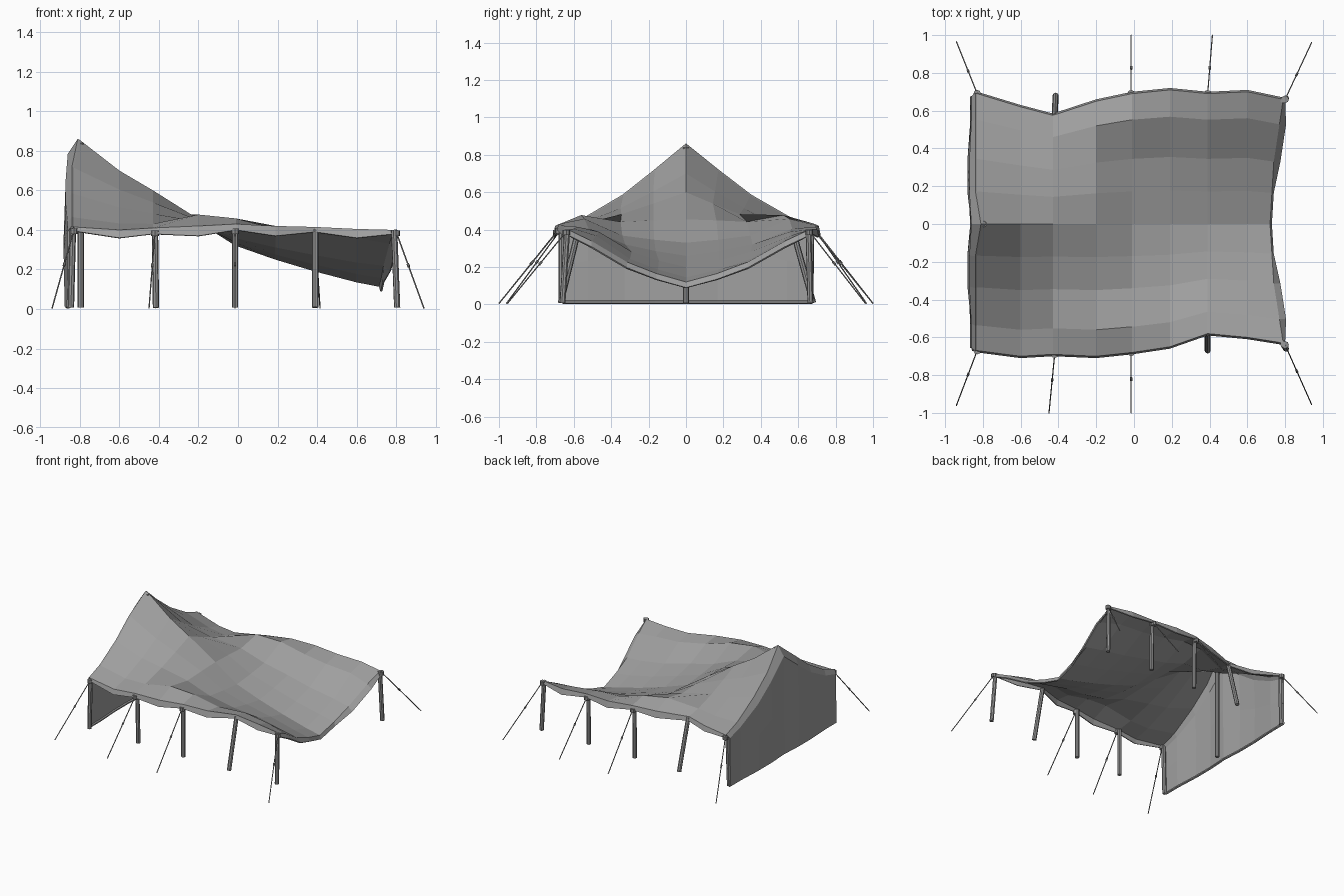
import bpy, bmesh
from mathutils import Vector

cube = bpy.data.objects.get("Cube")
if cube:
    bpy.data.objects.remove(cube, do_unlink=True)


def material(name, value):
    m = bpy.data.materials.new(name)
    m.use_nodes = True
    colour = (value, value, value, 1)
    m.diffuse_color = colour
    node = m.node_tree.nodes["Principled BSDF"]
    node.inputs["Base Color"].default_value = colour
    node.inputs["Roughness"].default_value = 0.9
    return m


cloth = material("grey cloth", 0.35)
wood = material("grey wood", 0.31)
cord = material("grey cord", 0.27)


def lerp(points, x):
    """Piecewise linear profile lookup."""
    for (a, p), (b, q) in zip(points, points[1:]):
        if x <= b:
            return p + (q - p) * max(0, (x - a) / (b - a))
    return points[-1][1]


def sheet(name, columns, thickness):
    """Cloth surface from equal-length columns of points."""
    bm = bmesh.new()
    grid = [[bm.verts.new(p) for p in col] for col in columns]
    for a, b in zip(grid, grid[1:]):
        for i in range(len(a) - 1):
            bm.faces.new((a[i], b[i], b[i + 1], a[i + 1]))
    mesh = bpy.data.meshes.new(name)
    bm.to_mesh(mesh)
    bm.free()
    ob = bpy.data.objects.new(name, mesh)
    bpy.context.collection.objects.link(ob)
    mesh.materials.append(cloth)
    solid = ob.modifiers.new("cloth_thickness", "SOLIDIFY")
    solid.thickness = thickness
    solid.offset = -1
    return ob


def rod(name, start, end, radius, mat, sides=8):
    a, b = Vector(start), Vector(end)
    bpy.ops.mesh.primitive_cylinder_add(vertices=sides, radius=radius, depth=(b - a).length,
                                        location=(a + b) / 2)
    ob = bpy.context.object
    ob.rotation_euler = (b - a).to_track_quat("Z", "Y").to_euler()
    ob.name = name
    ob.data.materials.append(mat)
    bpy.ops.object.shade_smooth_by_angle()
    return ob


# Cloth outline along the length
stations = [-.83, -.6, -.43, -.2, -.01, .19, .39, .6, .79]
back_y = [.69, .62, .575, .65, .69, .71, .69, .70, .66]
front_y = [.67, .70, .69, .70, .68, .65, .58, .60, .63]
edge_z = [.415, .40, .41, .42, .43, .42, .415, .405, .40]
hem_z = [.395, .36, .38, .37, .40, .37, .39, .36, .38]
ridge = [(-.83, .855), (-.6, .70), (-.43, .60), (-.2, .455), (-.01, .33),
         (.19, .26), (.39, .20), (.6, .145), (.79, .12)]
peak_curve = [(0, 1), (.25, .68), (.5, .38), (.8, .11), (1, 0)]
sag_curve = [(0, 1), (.25, .84), (.5, .62), (.8, .22), (1, 0)]
end_inset = [(0, .07), (.5, .05), (.8, .02), (1, 0)]
half = [1, .8, .5, .25]
rows = [-t for t in half] + [0] + half[::-1]


def cloth_point(i, v):
    x, t = stations[i], abs(v)
    curve = peak_curve if x < -.3 else sag_curve
    z = edge_z[i] + (lerp(ridge, x) - edge_z[i]) * lerp(curve, t)
    # slight roll of slack cloth just inside the edge
    if t == .8 and -.3 < x < .7:
        z += .05 if x < .1 else .02
    y = v * (back_y[i] if v > 0 else front_y[i])
    if i == len(stations) - 1:
        x -= lerp(end_inset, t)
    if i == 0 and v == 0:
        x = -.80
    return Vector((x, y, z))


# Canopy with drooping side hems
columns = []
for i in range(len(stations)):
    col = [cloth_point(i, v) for v in rows]
    first, last = col[0].copy(), col[-1].copy()
    first.z = last.z = hem_z[i]
    first.y -= .01
    last.y += .01
    columns.append([first] + col + [last])
# Flared hem across the sagging end
columns.append([p + Vector((.035 if .2 < abs(p.y) < .6 else .01, 0, -.03)) for p in columns[-1]])
sheet("canopy", columns, .01)

# End wall hanging from the raised edge to the ground
top = [cloth_point(0, v) for v in rows]
wall = []
for v, p in zip(rows, top):
    bulge = .02 * (.25 <= abs(v) <= .5)
    y = p.y * .98
    wall.append([p,
                 Vector((-.85 - bulge / 2, y, p.z - .075 + .05 * abs(v))),
                 Vector((-.85 - bulge, y, p.z * .5)),
                 Vector((-.855 - bulge / 2, y, .012))])
sheet("end_wall", wall, -.012)
for n, (a, b) in enumerate(zip(wall, wall[1:])):
    rod(f"wall_bottom_hem_{n}", a[-1], b[-1], .01, cloth, 6)

# Poles: top point, then foot point
poles = [
    ((-.835, -.66, .40), (-.845, -.66, .008)), ((-.42, -.665, .39), (-.415, -.66, .008)),
    ((-.015, -.665, .41), (-.015, -.665, .008)), ((.39, -.575, .40), (.39, -.67, .008)),
    ((.79, -.635, .40), (.805, -.66, .008)), ((-.835, .67, .40), (-.845, .665, .008)),
    ((-.42, .57, .40), (-.415, .68, .008)), ((-.015, .67, .41), (-.015, .665, .008)),
    ((.39, .67, .40), (.39, .665, .008)), ((.79, .655, .40), (.805, .665, .008)),
    ((-.795, 0, .84), (-.795, 0, .008))]
for n, (head, foot) in enumerate(poles):
    rod(f"pole_{n}", head, foot, .016, wood)

# Guy ropes with a tensioning knot, and lashings at the pole heads
ropes = [
    ((-.83, -.67, .40), (-.94, -.96, .005)), ((-.42, -.69, .39), (-.45, -1, .005)),
    ((-.015, -.68, .40), (-.015, -1, .005)), ((.80, -.64, .39), (.94, -.955, .005)),
    ((-.83, .69, .40), (-.94, .965, .005)), ((-.015, .69, .40), (-.015, 1, .005)),
    ((.39, .69, .39), (.415, 1, .005)), ((.80, .66, .39), (.94, .96, .005))]
for n, (head, stake) in enumerate(ropes):
    a, b = Vector(head), Vector(stake)
    rod(f"guy_rope_{n}", a, b, .0035, cord, 6)
    rod(f"rope_knot_{n}", a.lerp(b, .42), a.lerp(b, .46), .007, cord, 6)
    rod(f"lashing_{n}", a + Vector((0, 0, -.02)), a + Vector((0, 0, .008)), .02, cord)
